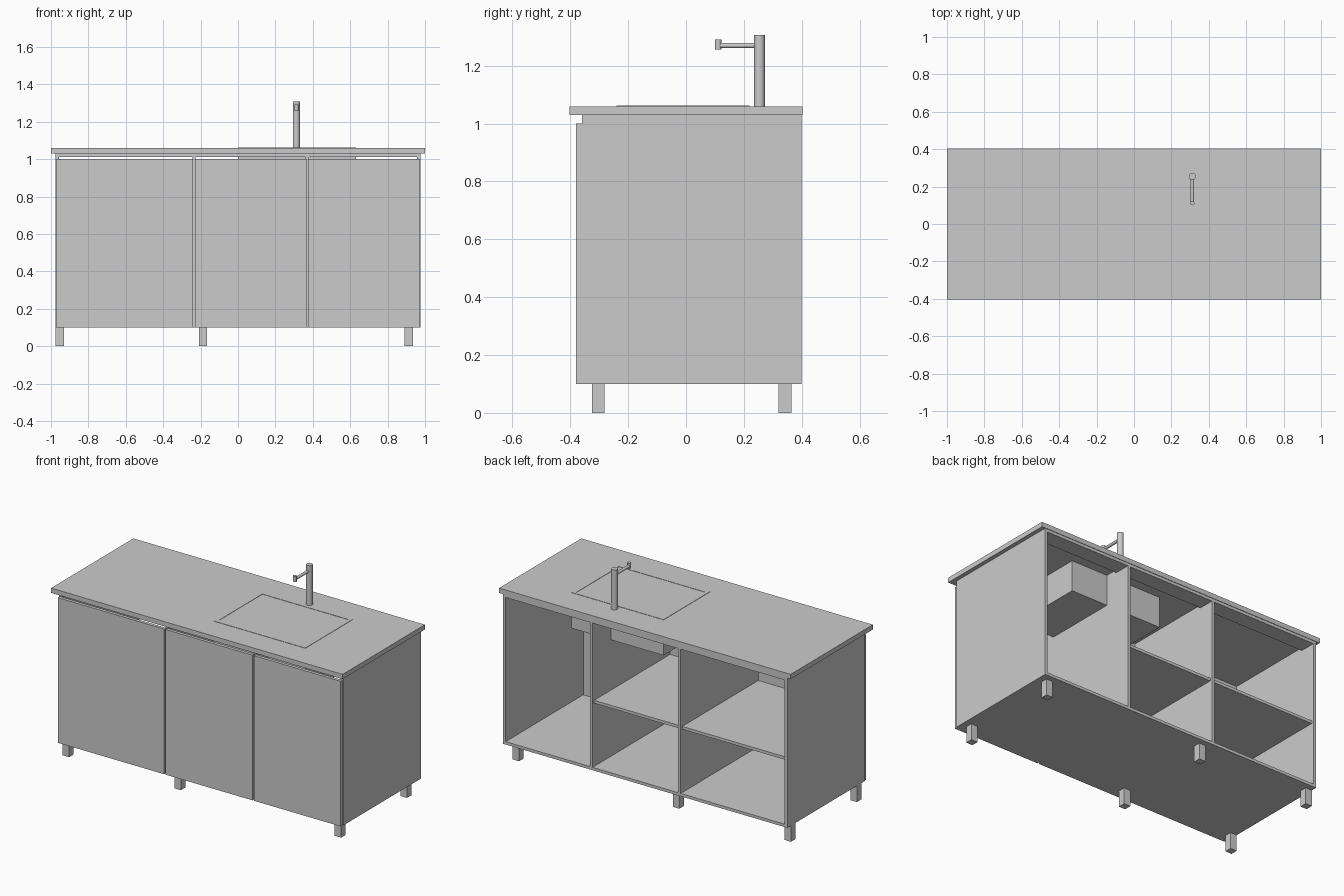
import bpy
import bmesh
from math import radians
from mathutils import Matrix, Vector

default = bpy.data.objects.get("Cube")
if default:
    bpy.data.objects.remove(default, do_unlink=True)

grey = bpy.data.materials.new("plain_grey")
grey.use_nodes = True
COLOUR = (0.6, 0.6, 0.6, 1)
grey.diffuse_color = COLOUR
grey.node_tree.nodes["Principled BSDF"].inputs["Base Color"].default_value = COLOUR


def finish(name, bm):
    mesh = bpy.data.meshes.new(name)
    bm.to_mesh(mesh)
    bm.free()
    mesh.materials.append(grey)
    obj = bpy.data.objects.new(name, mesh)
    bpy.context.collection.objects.link(obj)
    return obj


def box(name, x, y, z):
    """Box from (min, max) pairs."""
    bm = bmesh.new()
    size = [b - a for a, b in (x, y, z)]
    centre = Vector([(a + b) / 2 for a, b in (x, y, z)])
    bmesh.ops.create_cube(bm, size=1, matrix=Matrix.Translation(centre) @ Matrix.Diagonal((*size, 1)))
    return finish(name, bm)


def rod(name, radius, start, end):
    """Smooth cylinder between two points."""
    start, end = Vector(start), Vector(end)
    axis = end - start
    turn = axis.to_track_quat("Z", "Y").to_matrix().to_4x4()
    bm = bmesh.new()
    bmesh.ops.create_cone(bm, cap_ends=True, segments=24, radius1=radius, radius2=radius,
                          depth=axis.length, matrix=Matrix.Translation((start + end) / 2) @ turn)
    obj = finish(name, bm)
    bpy.ops.object.select_all(action="DESELECT")
    obj.select_set(True)
    bpy.context.view_layer.objects.active = obj
    bpy.ops.object.shade_smooth_by_angle(angle=radians(40))


HALF = 0.975
BOARD = 0.018
FRONT, BACK = -0.36, 0.4
BASE, UNDER_TOP, TOP = 0.1, 1.03, 1.06
SPLITS = (-0.235, 0.37)

# Worktop
box("worktop", (-1, 1), (-0.403, 0.403), (UNDER_TOP, TOP))

# Upright panels
side_height = (BASE, UNDER_TOP)
box("right_side_panel", (-HALF, -HALF + BOARD), (FRONT, BACK), side_height)
box("left_side_panel", (HALF - BOARD, HALF), (FRONT, BACK), side_height)
for i, x in enumerate(SPLITS):
    box(f"divider_{i + 1}", (x - BOARD / 2, x + BOARD / 2), (FRONT, BACK), side_height)

# Bays: floor, door and top stretchers
edges = (-HALF, *SPLITS, HALF)
for i, (a, b) in enumerate(zip(edges, edges[1:])):
    bay = (a + BOARD / 2, b - BOARD / 2)
    box(f"floor_{i + 1}", bay, (FRONT, BACK), (BASE, BASE + BOARD))
    box(f"door_{i + 1}", (a + 0.005, b - 0.005), (FRONT - 0.02, FRONT), (BASE, 1.0))
    box(f"front_stretcher_{i + 1}", bay, (FRONT, FRONT + 0.1), (UNDER_TOP - BOARD, UNDER_TOP))
    box(f"back_stretcher_{i + 1}", bay, (BACK - 0.1, BACK), (UNDER_TOP - BOARD, UNDER_TOP))
    if i < 2:
        box(f"shelf_{i + 1}", bay, (FRONT, BACK - 0.015), (0.51, 0.51 + BOARD))

# Legs
for x in (-0.953, -0.187, 0.913):
    for y in (-0.303, 0.342):
        box("leg", (x - 0.022, x + 0.022), (y - 0.022, y + 0.022), (0, BASE))

# Sink basin and its thin rim
box("sink_basin", (0, 0.63), (-0.24, 0.22), (0.84, UNDER_TOP))
rim = (TOP, TOP + 0.002)
box("sink_rim_right", (0, 0.02), (-0.24, 0.22), rim)
box("sink_rim_left", (0.61, 0.63), (-0.24, 0.22), rim)
box("sink_rim_front", (0.02, 0.61), (-0.24, -0.215), rim)
box("sink_rim_back", (0.02, 0.61), (0.21, 0.22), rim)

# Tap
TAP_X = 0.312
rod("tap_column", 0.019, (TAP_X, 0.254, TOP), (TAP_X, 0.254, 1.307))
rod("tap_spout", 0.009, (TAP_X, 0.115, 1.27), (TAP_X, 0.25, 1.27))
rod("tap_nozzle", 0.011, (TAP_X, 0.111, 1.257), (TAP_X, 0.111, 1.291))
